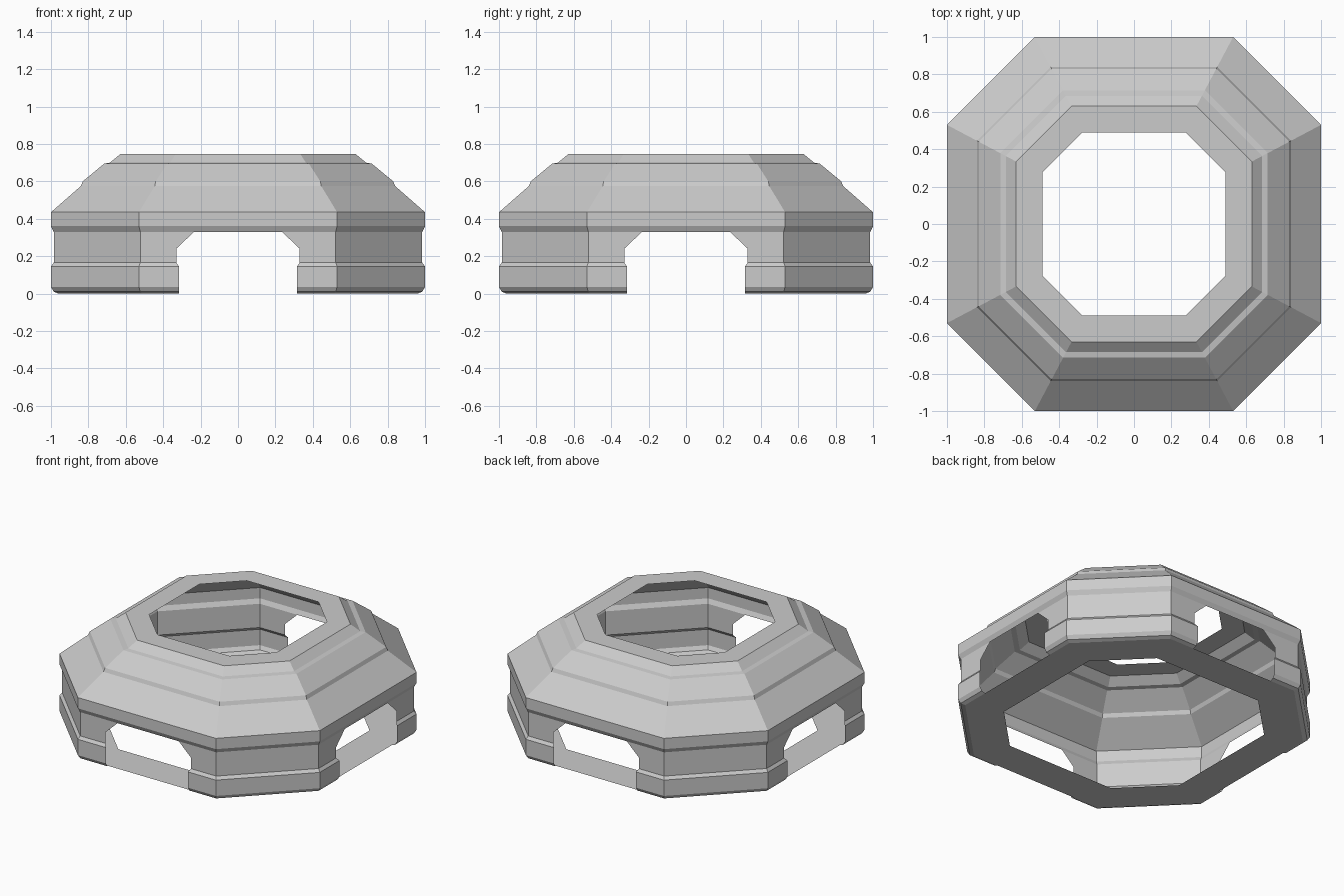
import bpy, bmesh, math
from mathutils import Matrix

if "Cube" in bpy.data.objects:
    bpy.data.objects.remove(bpy.data.objects["Cube"], do_unlink=True)

grey = bpy.data.materials.new("plain grey")
grey.use_nodes = True
COLOUR = (0.6, 0.6, 0.6, 1)
grey.diffuse_color = COLOUR
grey.node_tree.nodes["Principled BSDF"].inputs["Base Color"].default_value = COLOUR

CORNER = 0.53  # half length of a straight side, relative to its distance from the centre


def octagon_row(r, z, half=None):
    """Points of one quarter: front side, then the corner that starts the next side."""
    half = CORNER * r if half is None else half
    return [(-half, -r, z), (half, -r, z), (r, -half, z)]


def make_part(name, quads):
    """Repeat the quads of one quarter around the centre and weld them."""
    bm = bmesh.new()
    for turn in range(4):
        spin = Matrix.Rotation(turn * math.pi / 2, 3, 'Z')
        for quad in quads:
            bm.faces.new([bm.verts.new(spin @ Matrix.Identity(3) @ bm_point(p)) for p in quad])
    bmesh.ops.remove_doubles(bm, verts=bm.verts, dist=0.0005)
    mesh = bpy.data.meshes.new(name)
    bm.to_mesh(mesh)
    bm.free()
    mesh.materials.append(grey)
    obj = bpy.data.objects.new(name, mesh)
    bpy.context.collection.objects.link(obj)
    return obj


def bm_point(p):
    from mathutils import Vector
    return Vector(p)


def band(low, high):
    """Front and diagonal faces between two rows."""
    return [(low[i], low[i + 1], high[i + 1], high[i]) for i in range(2)]


def bands(rows):
    return [quad for low, high in zip(rows, rows[1:]) for quad in band(low, high)]


# Stepped roof: distance from centre and height, from the rim upward
roof = [(0.985, 0.33), (1.0, 0.36), (1.0, 0.435), (0.84, 0.575), (0.83, 0.60),
        (0.715, 0.695), (0.685, 0.70), (0.63, 0.745)]
make_part("roof_shell", bands([octagon_row(r, z) for r, z in roof]))

# Flat top ring around the upper hole
make_part("top_ring", band(octagon_row(0.63, 0.745), octagon_row(0.49, 0.745, 0.276)))

# Four corner legs with an opening in each straight side: distance, height, opening half width
leg = [(0.96, 0, 0.315), (0.985, 0.01, 0.315), (1.0, 0.035, 0.315), (1.0, 0.145, 0.315),
       (0.985, 0.165, 0.33), (0.985, 0.24, 0.33), (0.985, 0.33, 0.235)]
leg_quads = []
for (r0, z0, w0), (r1, z1, w1) in zip(leg, leg[1:]):
    low, high = octagon_row(r0, z0), octagon_row(r1, z1)
    leg_quads.append((low[0], (-w0, -r0, z0), (-w1, -r1, z1), high[0]))
    leg_quads.append(((w0, -r0, z0), low[1], high[1], (w1, -r1, z1)))
    leg_quads.append((low[1], low[2], high[2], high[1]))
make_part("corner_legs", leg_quads)

# Flat floor ring around the lower hole
make_part("floor_ring", band(octagon_row(0.72, 0, 0.415), octagon_row(0.96, 0)))
